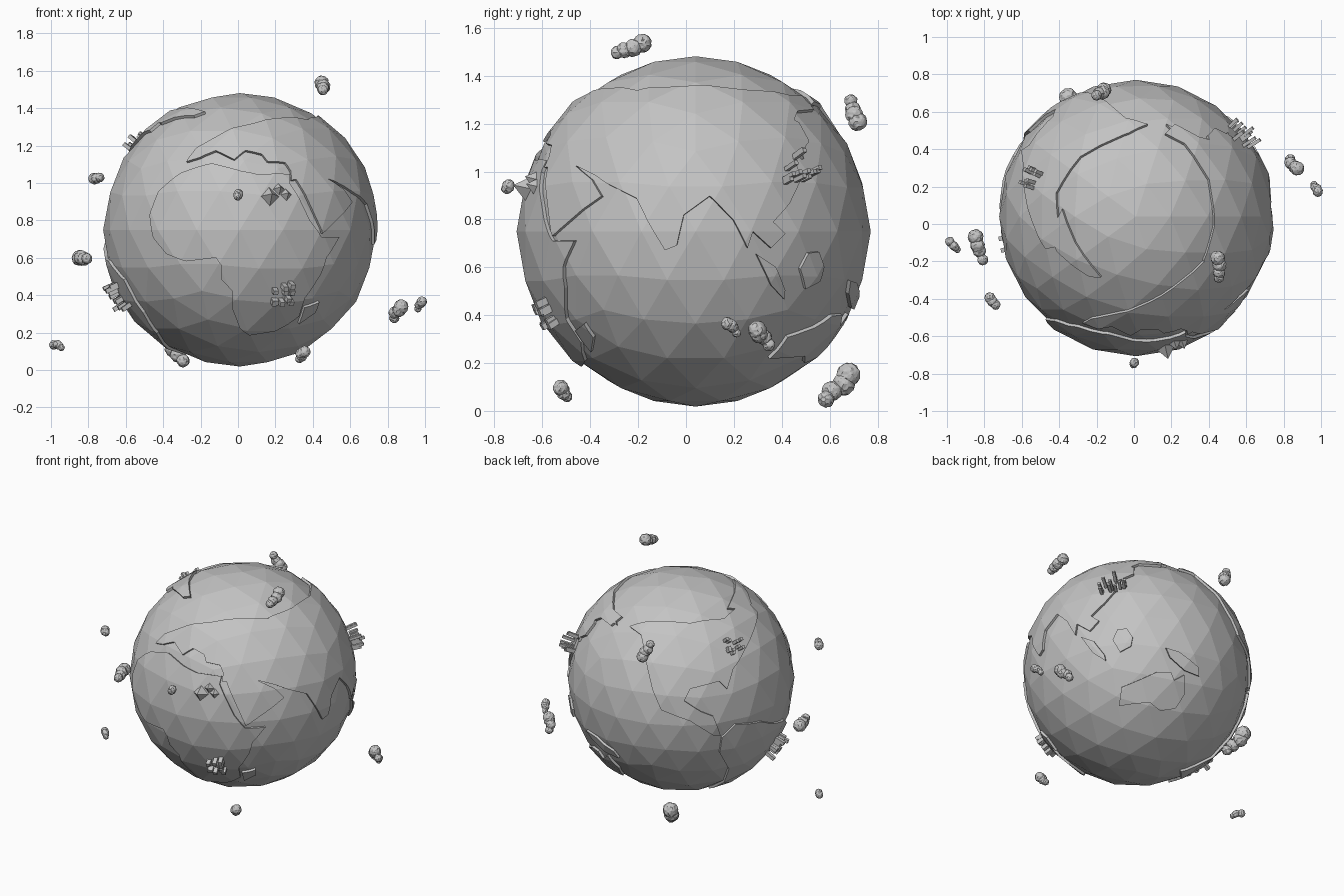
import bpy, bmesh, math, random
from mathutils import Vector, Matrix

random.seed(4)
if "Cube" in bpy.data.objects:
    bpy.data.objects.remove(bpy.data.objects["Cube"])

CENTRE = Vector((0.01, 0.04, 0.75))
SEA, LAND = 0.731, 0.747

grey = bpy.data.materials.new("stone_grey")
grey.use_nodes = True
grey.diffuse_color = (0.55, 0.55, 0.55, 1)
grey.node_tree.nodes["Principled BSDF"].inputs["Base Color"].default_value = grey.diffuse_color

# Directions the outlines are drawn from: azimuth and elevation in degrees
FRONT, EAST, WEST, TOP = (0, 0), (90, 0), (-90, 0), (0, 90)
NORTHWEST, SOUTHEAST = (-145, 25), (145, -25)


def make(name, bm, location=CENTRE):
    mesh = bpy.data.meshes.new(name)
    bm.to_mesh(mesh)
    bm.free()
    mesh.materials.append(grey)
    obj = bpy.data.objects.new(name, mesh)
    obj.location = location
    bpy.context.collection.objects.link(obj)
    return obj


def on_globe(view, u, v):
    """Point on the land sphere, from hundredths of a unit across and up."""
    a, e = map(math.radians, view)
    flat = Vector((math.sin(a), -math.cos(a), 0))
    right = Vector((math.cos(a), math.sin(a), 0))
    up = Vector((0, 0, math.cos(e))) - flat * math.sin(e)
    toward = flat * math.cos(e) + Vector((0, 0, math.sin(e)))
    u, v = u / 100, v / 100
    depth = math.sqrt(max(0, LAND ** 2 - u * u - v * v))
    return (right * u + up * v + toward * depth).normalized() * LAND


def ball(radius):
    bm = bmesh.new()
    bmesh.ops.create_icosphere(bm, subdivisions=3, radius=radius)
    return bm


def land(name, view, outline):
    """Raised plate: a larger globe cut by a cone through the outline."""
    points = [on_globe(view, u, v) for u, v in outline]
    axis = sum(points, Vector()).normalized()
    bm = bmesh.new()
    rim = [bm.verts.new(p * (1.5 * LAND / p.dot(axis))) for p in points]
    apex = bm.verts.new((0, 0, 0))
    bm.faces.new(rim)
    for i, vert in enumerate(rim):
        bm.faces.new((rim[i - 1], vert, apex))
    bmesh.ops.recalc_face_normals(bm, faces=bm.faces)
    cutter = make(name + "_cutter", bm)
    cutter.hide_render = True
    plate = make(name, ball(LAND))
    mod = plate.modifiers.new("cut", "BOOLEAN")
    mod.operation, mod.solver, mod.object = "INTERSECT", "EXACT", cutter
    graph = bpy.context.evaluated_depsgraph_get()
    mesh = bpy.data.meshes.new_from_object(plate.evaluated_get(graph))
    plate.modifiers.clear()
    plate.data = mesh
    bpy.data.objects.remove(cutter)


# Globe and its continents
make("ocean_globe", ball(SEA))

land("southern_continent", FRONT, [
    (-15, 36), (-32, 31), (-44, 21), (-49, 8), (-47, -4), (-40, -13), (-29, -17),
    (-13, -15), (-10, -19), (-10, -27), (-4, -33), (-4, -43), (0, -53), (5, -57),
    (19, -55), (32, -47), (35, -37), (44, -24), (47, -15), (54, -4), (44, -4),
    (38, 5), (27, 25), (27, 30), (10, 30), (0, 32)])
land("western_peninsulas", FRONT, [
    (-29, 37), (-24, 44), (-8, 53), (8, 58), (37, 60), (50, 50), (56, 30), (46, 27),
    (28, 27), (27, 36), (15, 37), (12, 41), (3, 43), (-3, 38), (-13, 43), (-21, 39)])
land("eastern_continent", EAST, [
    (-63, 22), (-60, -2), (-40, 15), (-44, 22), (-51, 28), (-43, 24), (-37, 20),
    (-25, 14), (-20, 4), (-13, -8), (-8, -6), (-5, 7), (6, 15), (16, 5), (22, -7),
    (24, 0), (32, -7), (38, -1), (33, 4), (40, 12), (45, 23), (42, 30), (48, 38),
    (44, 46), (35, 51), (50, 53), (20, 60), (-7, 61), (-23, 60), (-40, 57),
    (-52, 45), (-60, 38)])
land("northern_coast", TOP, [
    (37, -24), (41, -12), (44, 6), (41, 22), (32, 36), (16, 45), (21, 50), (34, 43),
    (46, 40), (50, 46), (52, 32), (58, 20), (60, 0), (52, -30)])
land("northwest_continent", NORTHWEST, [
    (-34, 34), (-23, 37), (6, 36), (28, 39), (42, 51), (50, 43), (48, 32), (42, 19),
    (34, 6), (30, -7), (25, -2), (6, -7), (2, -15), (13, -22), (21, -25), (26, -38),
    (22, -38), (6, -28), (-13, -21), (-19, -7), (-23, 12), (-26, 28)])
land("southwest_continent", WEST, [
    (-41, -11), (-33, -3), (-13, -7), (2, -14), (16, -17), (30, -27), (28, -45),
    (21, -56), (5, -62), (-10, -68), (-14, -62), (-27, -40), (-40, -23)])
land("southeast_continent", SOUTHEAST, [
    (-16, -28), (-15, -16), (-2, -10), (8, -5), (17, -5), (19, -10), (26, -6),
    (27, -18), (21, -28), (11, -30), (4, -25), (-5, -26)])

# Islands
land("polar_island", TOP, [(-40, 4), (-33, -14), (-19, -33), (-25, -33), (-43, -19), (-46, -8)])
land("round_island", SOUTHEAST, [(-22, 15), (-19, 22), (-13, 23), (-9, 17), (-10, 11), (-17, 7)])
land("long_island", SOUTHEAST, [(-42, 17), (-34, 14), (-27, 5), (-26, 1), (-34, 6)])
land("winged_island", SOUTHEAST, [(13, 11), (22, 9), (35, 0), (36, -6), (26, -3), (16, 5)])
land("cape_island", FRONT, [(35, -42), (43, -39), (41, -45), (32, -51)])


def upright(point):
    """Matrix standing a shape on the globe at a point."""
    turn = point.to_track_quat("Z", "Y").to_matrix().to_4x4()
    return Matrix.Translation(point * 0.985) @ turn


# Three pyramids
bm = bmesh.new()
for u, v, size in ((16, 18, 0.055), (21, 22, 0.035), (25, 19, 0.035)):
    place = upright(on_globe(FRONT, u, v)) @ Matrix.Translation((0, 0, size * 0.6))
    bmesh.ops.create_cone(bm, segments=4, radius1=size, radius2=0, depth=size * 1.3,
                          cap_ends=True, matrix=place)
make("pyramids", bm)


def blocks(name, view, u, v, spread, count, width, height):
    """Cluster of small square posts standing on the land."""
    bm = bmesh.new()
    for _ in range(count):
        spot = on_globe(view, u + random.uniform(-spread, spread), v + random.uniform(-spread, spread))
        tall = height * random.uniform(0.6, 1)
        place = upright(spot) @ Matrix.Translation((0, 0, tall / 2))
        bmesh.ops.create_cube(bm, size=1, matrix=place @ Matrix.Diagonal((width, width, tall, 1)))
    make(name, bm)


blocks("savanna_trees", FRONT, 22, -33, 6, 14, 0.026, 0.055)
blocks("rainforest_trees", WEST, 14, -36, 7, 14, 0.024, 0.075)
blocks("eastern_towers", EAST, 43, 26, 6, 12, 0.018, 0.09)
blocks("western_towers", NORTHWEST, 33, 20, 5, 10, 0.02, 0.06)


def cloud(name, centre, axis, radius):
    """Lumpy puff: overlapping rough balls strung along an axis."""
    bm = bmesh.new()
    for t, swell in ((-1, 1), (-0.4, 0.95), (0.3, 0.85), (1, 0.7)):
        drift = Vector([random.uniform(-0.2, 0.2) * radius for _ in "xyz"])
        spot = Matrix.Translation(Vector(axis) * t + drift)
        puff = bmesh.ops.create_icosphere(bm, subdivisions=3, radius=radius * swell * 0.9, matrix=spot)
        middle = spot.translation
        for vert in puff["verts"]:
            vert.co = middle + (vert.co - middle) * random.uniform(0.93, 1.06)
    make(name, bm, centre)


# Floating clouds
cloud("cloud_high", (0.45, -0.24, 1.51), (0, -0.055, -0.02), 0.043)
cloud("cloud_west_upper", (-0.75, -0.42, 1.03), (0.015, -0.02, 0), 0.033)
cloud("cloud_west_middle", (-0.83, -0.13, 0.6), (0.02, -0.055, 0), 0.046)
cloud("cloud_west_low", (-0.96, -0.12, 0.13), (0.02, -0.02, -0.008), 0.028)
cloud("cloud_back_low", (-0.33, 0.63, 0.1), (0.03, -0.045, -0.045), 0.055)
cloud("cloud_front_low", (0.34, -0.51, 0.08), (-0.015, 0.015, -0.02), 0.036)
cloud("cloud_east", (0.85, 0.32, 0.31), (-0.02, 0.02, -0.033), 0.042)
cloud("cloud_east_small", (0.97, 0.19, 0.35), (-0.012, 0.015, -0.02), 0.03)
cloud("cloud_front_small", (0, -0.745, 0.93), (0, 0, -0.01), 0.028)
cloud("cloud_back_high", (-0.18, 0.7, 1.25), (-0.02, -0.02, 0.045), 0.043)
